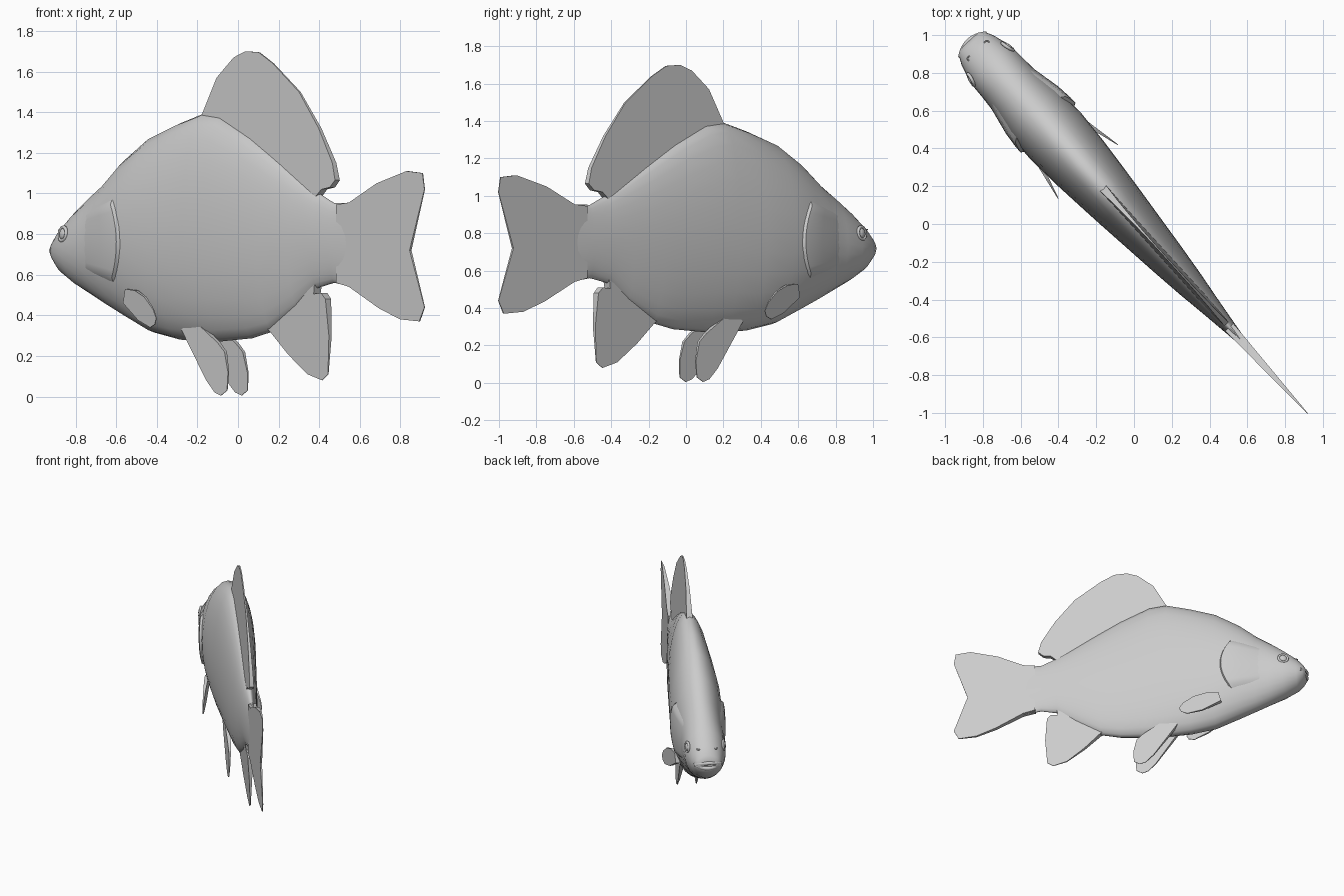
import bpy, bmesh, math
from mathutils import Vector

if "Cube" in bpy.data.objects:
    bpy.data.objects.remove(bpy.data.objects["Cube"])

C, S = 0.672, 0.740   # heading of the body axis in plan


def P(s, t, z):
    """s along the body (head negative), t sideways, z up."""
    t += 0.006
    return Vector((C * s + S * t, -S * s + C * t, z))


def make(name, verts, faces, angle=40):
    me = bpy.data.meshes.new(name)
    me.from_pydata([P(*v) for v in verts], [], faces)
    bm = bmesh.new()
    bm.from_mesh(me)
    bmesh.ops.recalc_face_normals(bm, faces=bm.faces)
    bm.to_mesh(me)
    bm.free()
    ob = bpy.data.objects.new(name, me)
    bpy.context.collection.objects.link(ob)
    bpy.ops.object.select_all(action='DESELECT')
    ob.select_set(True)
    bpy.context.view_layer.objects.active = ob
    bpy.ops.object.shade_smooth_by_angle(angle=math.radians(angle))
    return ob


# Body stations: s, top z, bottom z, half width
ST = [(-1.305, 0.755, 0.68, 0.065), (-1.285, 0.79, 0.645, 0.092),
      (-1.24, 0.84, 0.595, 0.115), (-1.14, 0.92, 0.54, 0.145),
      (-1.03, 1.00, 0.49, 0.15), (-0.93, 1.065, 0.445, 0.158),
      (-0.80, 1.17, 0.39, 0.176), (-0.62, 1.28, 0.315, 0.182),
      (-0.43, 1.345, 0.28, 0.17), (-0.25, 1.395, 0.27, 0.153),
      (-0.12, 1.38, 0.272, 0.14), (0.10, 1.28, 0.287, 0.116),
      (0.25, 1.195, 0.32, 0.10), (0.44, 1.085, 0.43, 0.077),
      (0.58, 1.005, 0.535, 0.057), (0.70, 0.952, 0.56, 0.041),
      (0.83, 0.955, 0.54, 0.024)]


def section(s):
    for a, b in zip(ST, ST[1:]):
        if a[0] <= s <= b[0]:
            f = (s - a[0]) / (b[0] - a[0])
            return [p + f * (q - p) for p, q in zip(a, b)][1:]
    return ST[0][1:] if s < 0 else ST[-1][1:]


def side(s, z):
    """Half width of the body surface at (s, z)."""
    top, bot, w = section(s)
    r = (z - (top + bot) / 2) / ((top - bot) / 2)
    return w * math.sqrt(max(0.0, 1 - r * r))


# Body loft
N = 28
verts, faces = [], []
for s, top, bot, w in ST:
    for k in range(N):
        a = 2 * math.pi * k / N
        verts.append((s, w * math.cos(a), (top + bot) / 2 + (top - bot) / 2 * math.sin(a)))
for i in range(len(ST) - 1):
    for k in range(N):
        j = (k + 1) % N
        faces.append((i * N + k, i * N + j, (i + 1) * N + j, (i + 1) * N + k))
faces += [tuple(range(N)), tuple(range((len(ST) - 1) * N, len(ST) * N))]
make("body", verts, faces, 60)


def fin(name, outline, root, tip, thick, mid=lambda s, z: 0.0):
    """Flat fin that thins linearly from root point to tip point."""
    a, d = Vector(root), Vector(tip) - Vector(root)
    v, n = [], len(outline)
    for sgn in (1, -1):
        for p in outline:
            f = (Vector(p) - a).dot(d) / d.length_squared
            h = thick * (1 - min(1, max(0, f))) + 0.002
            v.append((p[0], mid(*p) + sgn * h, p[1]))
    f = [tuple(range(n)), tuple(range(2 * n - 1, n - 1, -1))]
    f += [(i, (i + 1) % n, n + (i + 1) % n, n + i) for i in range(n)]
    ob = make(name, v, f, 30)
    return ob


# Median fins (outlines in front-view x, z, unprojected to s)
def un(pts):
    return [(x / C, z) for x, z in pts]


fin("dorsal_fin", un([(-.17, 1.38), (-.1, 1.57), (-.02, 1.67), (.035, 1.70), (.10, 1.695),
    (.17, 1.64), (.30, 1.50), (.40, 1.32), (.47, 1.15), (.485, 1.065), (.46, 1.03),
    (.42, 1.02), (.39, .98), (.20, 1.12), (.0, 1.28)]), (.1, 1.15), (.35, 1.65), .022)
fin("tail_fin", un([(.50, .945), (.56, .955), (.69, 1.05), (.83, 1.11), (.905, 1.10),
    (.915, 1.02), (.845, .72), (.915, .44), (.89, .37), (.80, .38), (.70, .435),
    (.56, .54), (.50, .56)]), (.75, .72), (1.36, .72), .027)
fin("anal_fin", un([(.15, .34), (.17, .32), (.25, .21), (.34, .11), (.41, .08), (.44, .11),
    (.45, .30), (.44, .48), (.42, .51), (.385, .505), (.39, .55), (.30, .48)]),
    (.4, .48), (.62, .12), .025)

# Paired parts
for sgn, tag in ((-1, "left"), (1, "right")):
    fin("pelvic_fin_" + tag, [(-.34, .33), (-.29, .26), (-.16, .08), (-.10, .02), (-.055, .005),
        (-.01, .03), (-.005, .12), (-.03, .22), (-.08, .265), (-.18, .33), (-.26, .38)],
        (-.27, .33), (-.06, .02), .016, lambda s, z: sgn * (.056 + .04 * (.33 - z)))
    fin("pectoral_fin_" + tag, [(-.66, .53), (-.57, .522), (-.48, .49), (-.40, .43), (-.37, .385),
        (-.385, .355), (-.43, .34), (-.54, .375), (-.68, .46)],
        (-.66, .5), (-.38, .38), .014, lambda s, z: sgn * (.138 + .24 * (s + .68)))

    # Gill cover: patch over the body, raised towards its rear rim
    v, f, nz = [], [], 12
    cols = [(0, -.01), (.3, .004), (.6, .012), (.85, .017), (.95, .016), (1, -.02)]
    for q, off in cols:
        for k in range(nz + 1):
            g = 2 * k / nz - 1
            rear = -.665 - .09 * g * g
            s = -1.03 + q * (rear + 1.03)
            z = .765 + g * (.14 + .08 * q)
            lift = off if abs(g) < .99 else -.012
            v.append((s, sgn * (side(s, z) + lift), z))
    for i in range(len(cols) - 1):
        for k in range(nz):
            a = i * (nz + 1) + k
            f.append((a, a + 1, a + nz + 2, a + nz + 1))
    make("gill_cover_" + tag, v, f, 35)

    # Eye with socket ring, nostril
    es, ez = -1.145, .80
    loc = P(es, sgn * (side(es, ez) - .006), ez)
    n = (P(es - .25, sgn * 1, ez + .12) - P(es, 0, ez)).normalized()
    rot = n.to_track_quat('Z', 'Y').to_euler()
    bpy.ops.mesh.primitive_torus_add(major_radius=.034, minor_radius=.009, major_segments=20,
                                     minor_segments=8, location=loc + n * .004, rotation=rot)
    bpy.context.object.name = "eye_socket_" + tag
    bpy.ops.object.shade_smooth_by_angle(angle=1)
    bpy.ops.mesh.primitive_uv_sphere_add(segments=16, ring_count=10, radius=.03,
                                         location=loc, rotation=rot)
    bpy.context.object.name = "eye_" + tag
    bpy.context.object.scale.z = .6
    bpy.ops.object.shade_smooth_by_angle(angle=1)
    bpy.ops.mesh.primitive_torus_add(major_radius=.011, minor_radius=.004, major_segments=12,
                                     minor_segments=6, location=P(-1.235, sgn * .062, .82))
    bpy.context.object.name = "nostril_" + tag

# Lips: two bevelled curves bending round the blunt snout
for name, z in (("upper_lip", .738), ("lower_lip", .698)):
    cu = bpy.data.curves.new(name, 'CURVE')
    cu.dimensions = '3D'
    cu.bevel_depth = .014
    cu.bevel_resolution = 2
    cu.use_fill_caps = True
    sp = cu.splines.new('POLY')
    sp.points.add(8)
    for i, p in enumerate(sp.points):
        g = i / 4 - 1
        p.co = (*P(-1.306 + .036 * g * g, .093 * g, z + (.718 - z) * g * g), 1)
    ob = bpy.data.objects.new(name, cu)
    bpy.context.collection.objects.link(ob)
